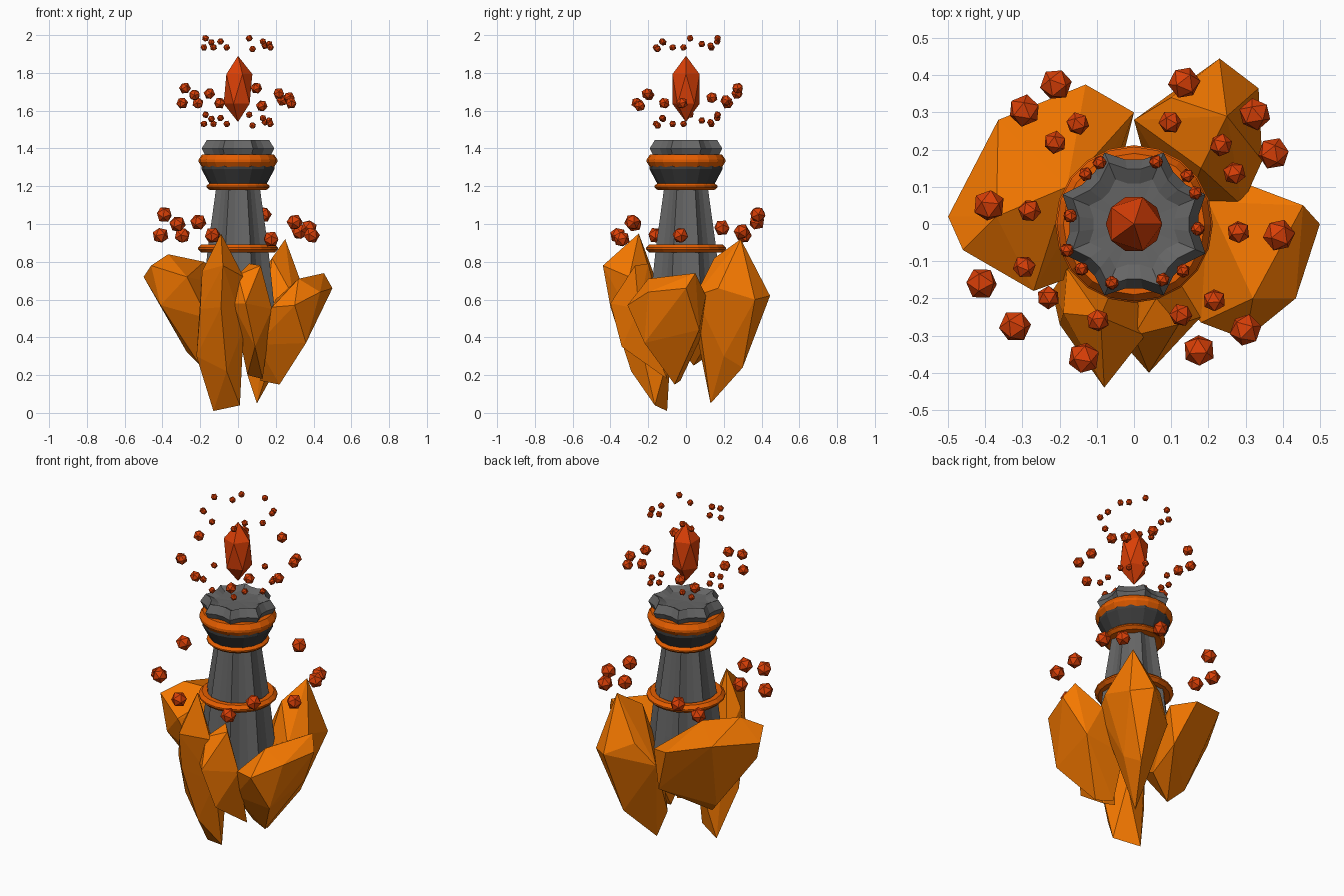
import bpy, bmesh, math, random
from mathutils import Vector, Matrix, Euler

random.seed(4)


def material(name, rgb):
    m = bpy.data.materials.new(name)
    m.diffuse_color = (*rgb, 1)
    return m


AMBER = material("amber", (0.92, 0.19, 0.0))
COPPER = material("copper", (0.78, 0.11, 0.0))
RED = material("red", (0.70, 0.05, 0.002))
STONE = material("stone", (0.13, 0.13, 0.13))
DARK = material("dark_stone", (0.045, 0.045, 0.045))


def finish(name, bm, mat):
    bmesh.ops.recalc_face_normals(bm, faces=bm.faces)
    me = bpy.data.meshes.new(name)
    bm.to_mesh(me)
    bm.free()
    me.materials.append(mat)
    ob = bpy.data.objects.new(name, me)
    bpy.context.collection.objects.link(ob)
    return ob


def lathe(name, profile, sides, mat, notch=1.0, phase=0.0, closed=False):
    """Spin (radius, z) points; notch < 1 leaves every third side as a star tip."""
    bm = bmesh.new()
    rings = []
    for r, z in profile:
        if r == 0:
            rings.append([bm.verts.new((0, 0, z))] * sides)
            continue
        ring = []
        for i in range(sides):
            a = phase + math.tau * i / sides
            k = r * (notch if i % 3 else 1)
            ring.append(bm.verts.new((k * math.cos(a), k * math.sin(a), z)))
        rings.append(ring)
    pairs = list(zip(rings, rings[1:]))
    if closed:
        pairs.append((rings[-1], rings[0]))
    for lo, hi in pairs:
        for i in range(sides):
            j = (i + 1) % sides
            quad = list(dict.fromkeys((lo[i], lo[j], hi[j], hi[i])))
            bm.faces.new(quad)
    return finish(name, bm, mat)


def crystal(name, points):
    """Faceted crystal as the convex hull of its corners."""
    bm = bmesh.new()
    for p in points:
        bm.verts.new(p)
    res = bmesh.ops.convex_hull(bm, input=bm.verts)
    junk = {g for g in res["geom_interior"] + res["geom_unused"]
            if isinstance(g, bmesh.types.BMVert)}
    bmesh.ops.delete(bm, geom=list(junk), context="VERTS")
    return finish(name, bm, AMBER)


# Fluted tower and its head
P = math.radians(22.5)
lathe("tower_shaft", [(0, 0.5), (0.215, 0.5), (0.195, 0.68), (0.172, 0.88), (0.124, 1.2), (0, 1.2)],
      24, STONE, 0.86, P)
lathe("tower_neck", [(0, 1.2), (0.145, 1.2), (0.193, 1.29), (0.193, 1.31), (0.17, 1.36), (0, 1.36)],
      16, DARK)
lathe("tower_cap", [(0, 1.35), (0.18, 1.35), (0.208, 1.4), (0.178, 1.445), (0.13, 1.425), (0, 1.42)],
      24, STONE, 0.84, P)

# Copper bands: outer radius, inner radius, height centre, half height
for name, ro, ri, z, h in (("lower_band", 0.212, 0.165, 0.87, 0.022),
                           ("neck_band", 0.168, 0.11, 1.198, 0.018),
                           ("head_band", 0.208, 0.15, 1.335, 0.034)):
    lathe(name, [(ri, z - h), (ro - 0.018, z - h), (ro, z - h * 0.2), (ro, z + h * 0.2),
                 (ro - 0.018, z + h), (ri, z + h)], 20, COPPER, closed=True)

# Floating core gem: a stretched twenty-sided stone
bm = bmesh.new()
bmesh.ops.create_icosphere(bm, subdivisions=1, radius=1,
                           matrix=Matrix.Translation((0, 0, 1.715)) @ Matrix.Diagonal((0.085, 0.085, 0.175, 1)))
finish("core_gem", bm, RED)

# Crystal cluster around the base; each one reaches inward to the tower foot
crystal("left_crystal", [
    (-0.5, 0.02, 0.72), (-0.46, -0.07, 0.78), (-0.365, 0.28, 0.76), (-0.13, 0.375, 0.7),
    (0, 0.3, 0.66), (-0.37, 0.02, 0.84), (-0.18, 0.1, 0.8), (-0.27, -0.18, 0.72),
    (-0.27, 0.1, 0.32), (-0.03, 0.3, 0.43), (-0.2, 0.04, 0.25), (-0.41, -0.08, 0.57),
    (-0.16, -0.14, 0.5), (-0.05, 0.1, 0.35)])
crystal("back_crystal", [
    (0.25, 0.29, 0.92), (0.23, 0.445, 0.62), (0.335, 0.365, 0.6), (0.345, 0.17, 0.66),
    (0.1, 0.34, 0.68), (0.18, 0.15, 0.82), (0.29, 0.05, 0.62), (0.2, 0.3, 0.24),
    (0.05, 0.1, 0.2), (0.1, 0.13, 0.05), (0.24, 0.2, 0.3), (0, 0.28, 0.55),
    (0.14, 0.04, 0.5)])
crystal("right_crystal", [
    (0.31, 0.105, 0.62), (0.455, 0.05, 0.74), (0.5, 0, 0.66), (0.435, -0.2, 0.64),
    (0.3, -0.31, 0.57), (0.32, -0.2, 0.71), (0.18, -0.265, 0.56), (0.2, 0.06, 0.6),
    (0.36, -0.22, 0.37), (0.39, 0.07, 0.44), (0.22, -0.06, 0.15), (0.12, -0.03, 0.17),
    (0.1, -0.17, 0.36), (0.14, 0.08, 0.4)])
crystal("front_crystal", [
    (-0.09, -0.25, 0.95), (-0.08, -0.44, 0.78), (-0.19, -0.24, 0.75), (0.03, -0.3, 0.72),
    (-0.22, -0.18, 0.3), (-0.13, -0.1, 0.01), (0.01, -0.165, 0.04), (0.03, -0.26, 0.45),
    (-0.09, -0.4, 0.56), (-0.06, -0.29, 0.22), (-0.2, -0.27, 0.55), (-0.18, -0.12, 0.6),
    (-0.02, -0.08, 0.35)])
crystal("small_front_crystal", [
    (0.06, -0.2, 0.79), (0.12, -0.27, 0.78), (0, -0.3, 0.73), (0.04, -0.4, 0.58),
    (-0.03, -0.32, 0.58), (0.18, -0.25, 0.55), (0.09, -0.34, 0.35), (0.05, -0.1, 0.2),
    (0.13, -0.1, 0.18), (0.04, -0.12, 0.5)])

# Floating shards: one pattern of twelve, repeated at four heights and three sizes
SHARDS = [(-0.21, 0.375, 1.01), (-0.295, 0.305, 0.94), (0.135, 0.38, 1.05), (0.325, 0.295, 0.96),
          (0.375, 0.19, 0.98), (0.39, -0.03, 0.94), (0.3, -0.285, 1.01), (0.175, -0.34, 0.92),
          (-0.135, -0.36, 0.94), (-0.32, -0.275, 1.0), (-0.41, -0.16, 0.94), (-0.39, 0.05, 1.05)]
for name, s, base in (("lower_shards", 1, 0.94), ("middle_shards", 0.72, 1.64),
                      ("under_gem_shards", 0.44, 1.53), ("top_shards", 0.44, 1.935)):
    bm = bmesh.new()
    for x, y, z in SHARDS:
        spin = Euler((math.radians(37.4), 0, random.uniform(0, math.tau))).to_matrix().to_4x4()
        place = Matrix.Translation(Vector((x * s, y * s, base + (z - 0.94) * s)))
        bmesh.ops.create_icosphere(bm, subdivisions=1, radius=0.044 * s, matrix=place @ spin)
    finish(name, bm, RED)
